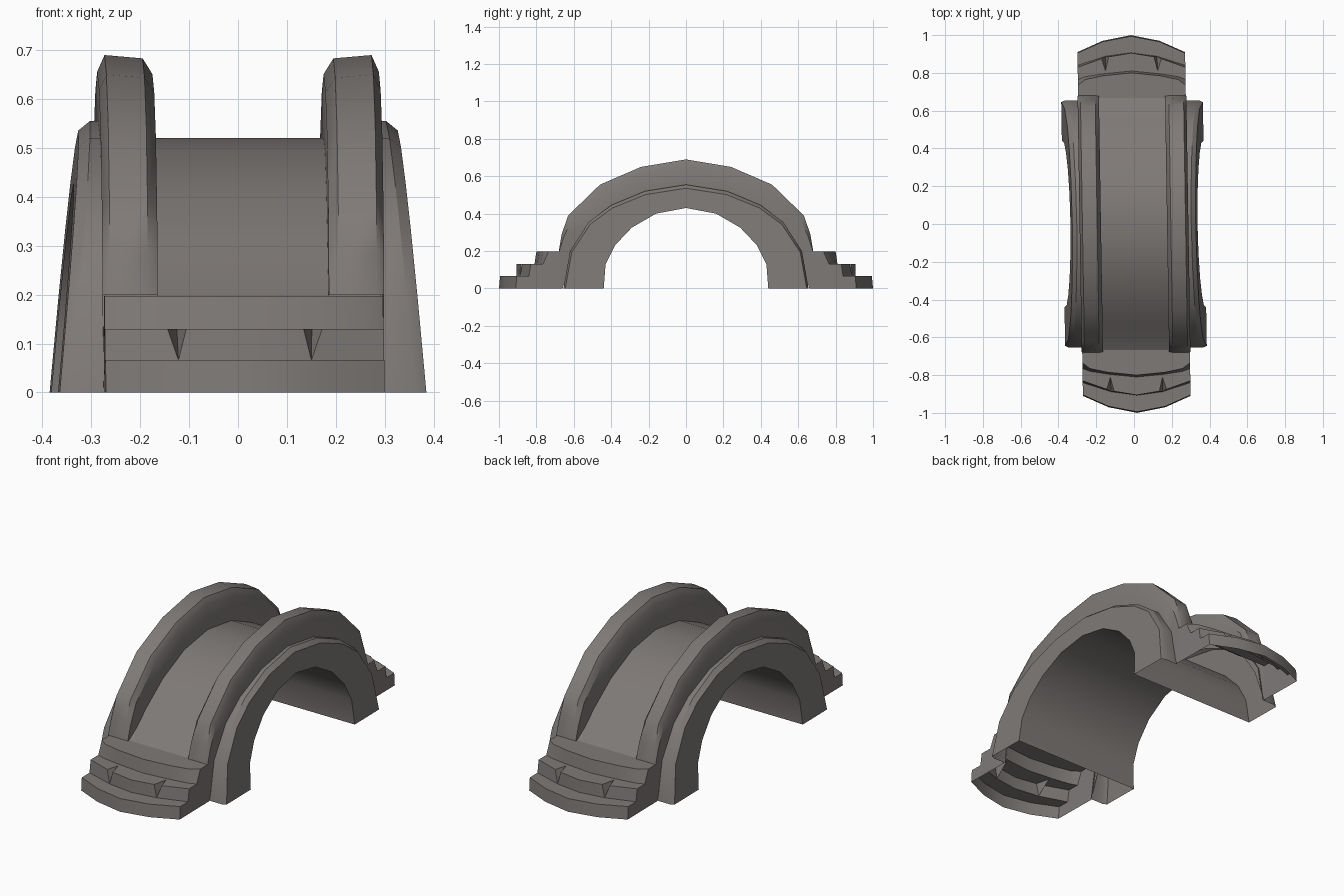
import bpy, math

if "Cube" in bpy.data.objects:
    bpy.data.objects.remove(bpy.data.objects["Cube"])

stone = bpy.data.materials.new("warm_grey_stone")
stone.diffuse_color = (0.21, 0.193, 0.185, 1)
stone.use_nodes = True
stone.node_tree.nodes["Principled BSDF"].inputs["Base Color"].default_value = stone.diffuse_color

SHEAR = 0.016      # slight hand-made twist of the whole bridge


def build(name, polys, angle=33):
    """Make an object from polygons given as coordinate lists, sharing vertices."""
    index, faces = {}, []
    for poly in polys:
        face = []
        for x, y, z in poly:
            key = (round(x - SHEAR * y, 4), round(y, 4), round(z, 4))
            i = index.setdefault(key, len(index))
            if i not in face:
                face.append(i)
        if len(face) > 2:
            faces.append(face)
    me = bpy.data.meshes.new(name)
    me.from_pydata(list(index), [], faces)
    me.materials.append(stone)
    me.shade_smooth()
    me.set_sharp_from_angle(angle=math.radians(angle))
    ob = bpy.data.objects.new(name, me)
    bpy.context.collection.objects.link(ob)
    return ob


def full(half):
    """Mirror a half profile (starting at 0) to both sides."""
    return [(-p[0],) + tuple(p[1:]) for p in half[:0:-1]] + list(half)


def loft(sections):
    return [(a[j], a[j + 1], b[j + 1], b[j])
            for a, b in zip(sections, sections[1:]) for j in range(len(a) - 1)]


def lerp(a, b, t):
    return tuple(p + (q - p) * t for p, q in zip(a, b))


# Side profiles (y, z), from the crown to the foot
deck = full([(0, .52), (.2, .49), (.38, .41), (.52, .31), (.6, .24), (.67, .195)])
crest = full([(0, .69), (.24, .65), (.46, .555), (.63, .39), (.665, .29), (.68, .2)])
ring_out = full([(0, .555), (.22, .52), (.4, .445), (.52, .355), (.62, .2), (.655, 0)])
ring_in = full([(0, .43), (.16, .4), (.29, .325), (.38, .23), (.43, .13), (.44, 0)])

# Road with a chamfered parapet along each side
sections = []
for d, c, r in zip(deck, crest, ring_out):
    foot = (.66 if r[0] > 0 else -.66, 0) if r[1] == 0 else (r[0] * .95, r[1] * .95)
    sh = lerp(d, c, .77)
    right = [(.175, *d), (.175, *sh), (.195, *lerp(d, c, .96)),
             (.273, *c), (.288, *lerp(d, c, .8)), (.285, *foot)]
    sections.append([(-x, y, z) for x, y, z in right[::-1]] + right)
build("road_and_parapets", loft(sections))

# Arch ring on both faces, flaring towards the ground, with the vault between
sections = []
for o, i in zip(ring_out, ring_in):
    flare = lambda z: .375 - .09 * z
    edge = (o[0] * .985, o[1] * .965)
    right = [(.28, *o), (flare(o[1]) - .022, *o), (flare(edge[1]), *edge),
             (flare(i[1]), *i)]
    sections.append(right + [(-x, y, z) for x, y, z in right[::-1]])
build("arch_ring_and_vault", loft(sections), 28)

# Curved steps at each end: riser (top outline, top z, bottom outline, bottom z)
steps = [
    ([(0, .80), (.15, .785), (.245, .765), (.285, .735)], .197,
     [(0, .81), (.15, .795), (.245, .78), (.285, .765)], .13),
    # the middle riser has a chipped V notch on each side
    ([(0, .905), (.12, .885), (.138, .81), (.158, .875), (.285, .83)], .13,
     [(0, .907), (.136, .888), (.136, .888), (.136, .888), (.285, .84)], .066),
    ([(0, .994), (.15, .965), (.285, .905)], .066,
     [(0, 1.0), (.15, .97), (.285, .91)], 0),
]
polys = []
back = [(-.285, .66, .197), (.285, .66, .197)]
side = [(.66, 0), (.66, .197)]
for top, zt, bottom, zb in steps:
    t = [(x, y, zt) for x, y in full(top)]
    b = [(x, y, zb) for x, y in full(bottom)]
    polys.append(back + t[::-1])                                   # tread
    polys += [(t[k], t[k + 1], b[k + 1], b[k]) for k in range(len(t) - 1)]
    side += [t[-1][1:], b[-1][1:]]
    back = b
polys.append([(-.285, y, z) for y, z in side])                     # cheeks
polys.append([(.285, y, z) for y, z in side[::-1]])
build("back_steps", polys, 25)
build("front_steps", [[(-x, -y, z) for x, y, z in p] for p in polys], 25)
